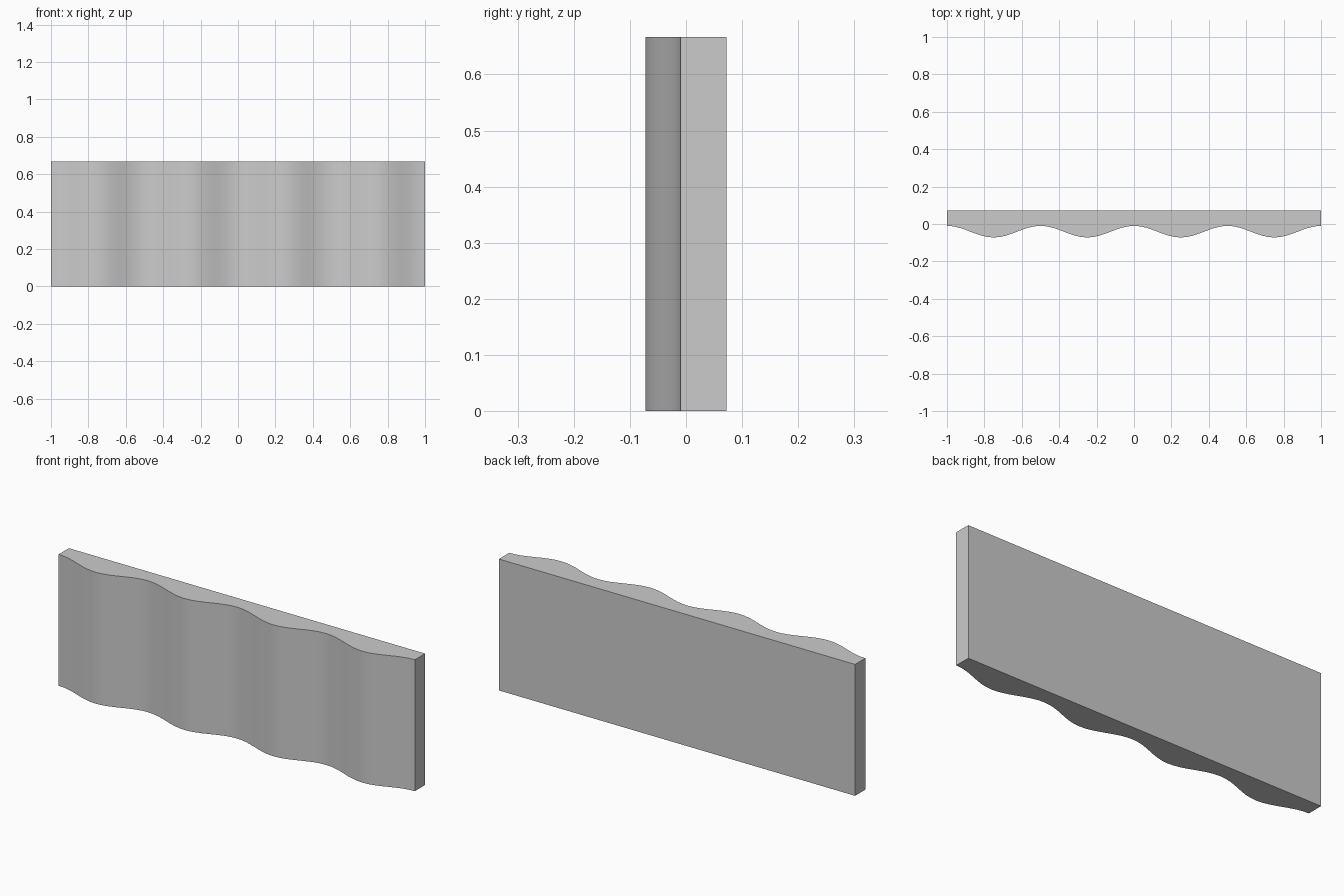
import bpy, bmesh, math

if "Cube" in bpy.data.objects:
    bpy.data.objects.remove(bpy.data.objects["Cube"])

HEIGHT, BACK, MID, AMP = 0.667, 0.072, -0.041, 0.031
WAVES, STEPS = 4, 16

# Outline seen from above: rippled front edge, straight back edge
n = WAVES * STEPS
outline = []
for i in range(n + 1):
    x = -1 + 2 * i / n
    y = MID + AMP * math.cos(2 * math.pi * i / STEPS)
    outline.append((x, y, 0))
outline += [(1, BACK, 0), (-1, BACK, 0)]

# Extrude the outline upward into a solid panel
bm = bmesh.new()
face = bm.faces.new([bm.verts.new(p) for p in outline])
top = bmesh.ops.extrude_face_region(bm, geom=[face])["geom"]
bmesh.ops.translate(bm, vec=(0, 0, HEIGHT),
                    verts=[v for v in top if isinstance(v, bmesh.types.BMVert)])
bmesh.ops.recalc_face_normals(bm, faces=bm.faces)
mesh = bpy.data.meshes.new("wavy_panel")
bm.to_mesh(mesh)
bm.free()

panel = bpy.data.objects.new("wavy_panel", mesh)
bpy.context.collection.objects.link(panel)
bpy.context.view_layer.objects.active = panel
panel.select_set(True)
bpy.ops.object.shade_smooth_by_angle(angle=math.radians(30))
